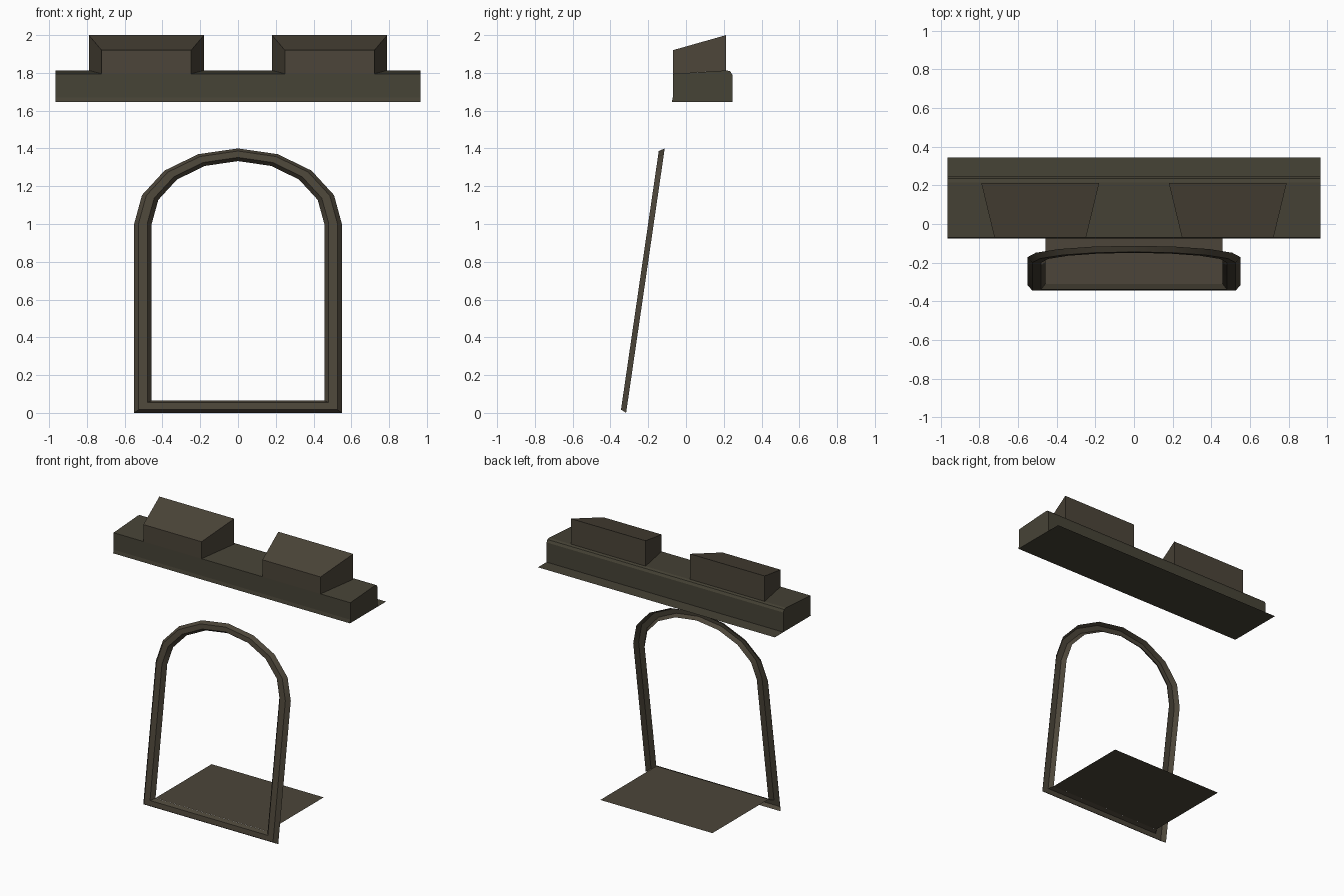
import bpy, math

if "Cube" in bpy.data.objects:
    bpy.data.objects.remove(bpy.data.objects["Cube"])


def material(name, rgb):
    m = bpy.data.materials.new(name)
    m.diffuse_color = (*rgb, 1)
    m.use_nodes = True
    m.node_tree.nodes["Principled BSDF"].inputs["Base Color"].default_value = m.diffuse_color
    return m


STONE = material("olive stone", (0.062, 0.056, 0.037))
TRIM = material("brown stone", (0.072, 0.060, 0.041))


def add_object(name, verts, faces, mat):
    me = bpy.data.meshes.new(name)
    me.from_pydata(verts, [], faces)
    me.materials.append(mat)
    me.update()
    ob = bpy.data.objects.new(name, me)
    bpy.context.collection.objects.link(ob)
    return ob


def plate(name, hx, y0, y1, z, mat):
    return add_object(name, [(-hx, y0, z), (hx, y0, z), (hx, y1, z), (-hx, y1, z)],
                      [(0, 1, 2, 3)], mat)


# Parapet: side profile (y, z) extruded along x, open underneath
profile = [(-0.075, 1.645), (-0.07, 1.67), (-0.07, 1.795), (0.215, 1.813),
           (0.235, 1.808), (0.245, 1.79), (0.245, 1.645)]
n = len(profile)
verts = [(x, y, z) for x in (-0.965, 0.965) for y, z in profile]
faces = [(i, i + n, i + n + 1, i + 1) for i in range(n - 1)]
faces += [tuple(range(n)), tuple(range(2 * n - 1, n - 1, -1))]
add_object("parapet", verts, faces, STONE)

# Thin slab under the parapet, running on behind it
plate("parapet_slab", 0.965, -0.075, 0.345, 1.645, STONE)

# Merlons: wider at the back, top sloping down to the front
for side, cx in (("left", -0.485), ("right", 0.485)):
    verts = []
    for y, half, low, high in ((-0.07, 0.237, 1.795, 1.92), (0.213, 0.305, 1.813, 2.0)):
        verts += [(cx - half, y, low), (cx + half, y, low),
                  (cx + half, y, high), (cx - half, y, high)]
    faces = [(0, 1, 2, 3), (5, 4, 7, 6), (3, 2, 6, 7), (1, 5, 6, 2), (4, 0, 3, 7)]
    add_object("merlon_" + side, verts, faces, TRIM)


# Arched frame: chamfered moulding, open at the back, leaning backwards
def arch_loop(half, rise, base, depth):
    pts = [(half, base)]
    for i in range(9):
        a = math.pi * i / 8
        pts.append((half * math.cos(a), 1.0 + rise * math.sin(a)))
    pts.append((-half, base))
    return [(x, -0.317 + 0.146 * z - depth, z + 0.146 * depth) for x, z in pts]


loops = [arch_loop(0.55, 0.40, 0.0, 0.0), arch_loop(0.526, 0.382, 0.013, 0.029),
         arch_loop(0.48, 0.348, 0.05, 0.029), arch_loop(0.457, 0.333, 0.065, 0.0)]
k = len(loops[0])
verts = [p for loop in loops for p in loop]
faces = [(r * k + i, r * k + (i + 1) % k, (r + 1) * k + (i + 1) % k, (r + 1) * k + i)
         for r in range(3) for i in range(k)]
frame = add_object("arch_frame", verts, faces, TRIM)
bpy.context.view_layer.objects.active = frame
frame.select_set(True)
bpy.ops.object.shade_smooth_by_angle(angle=math.radians(40))

# Sill plate running back from the opening
plate("sill", 0.457, -0.31, 0.345, 0.067, TRIM)
